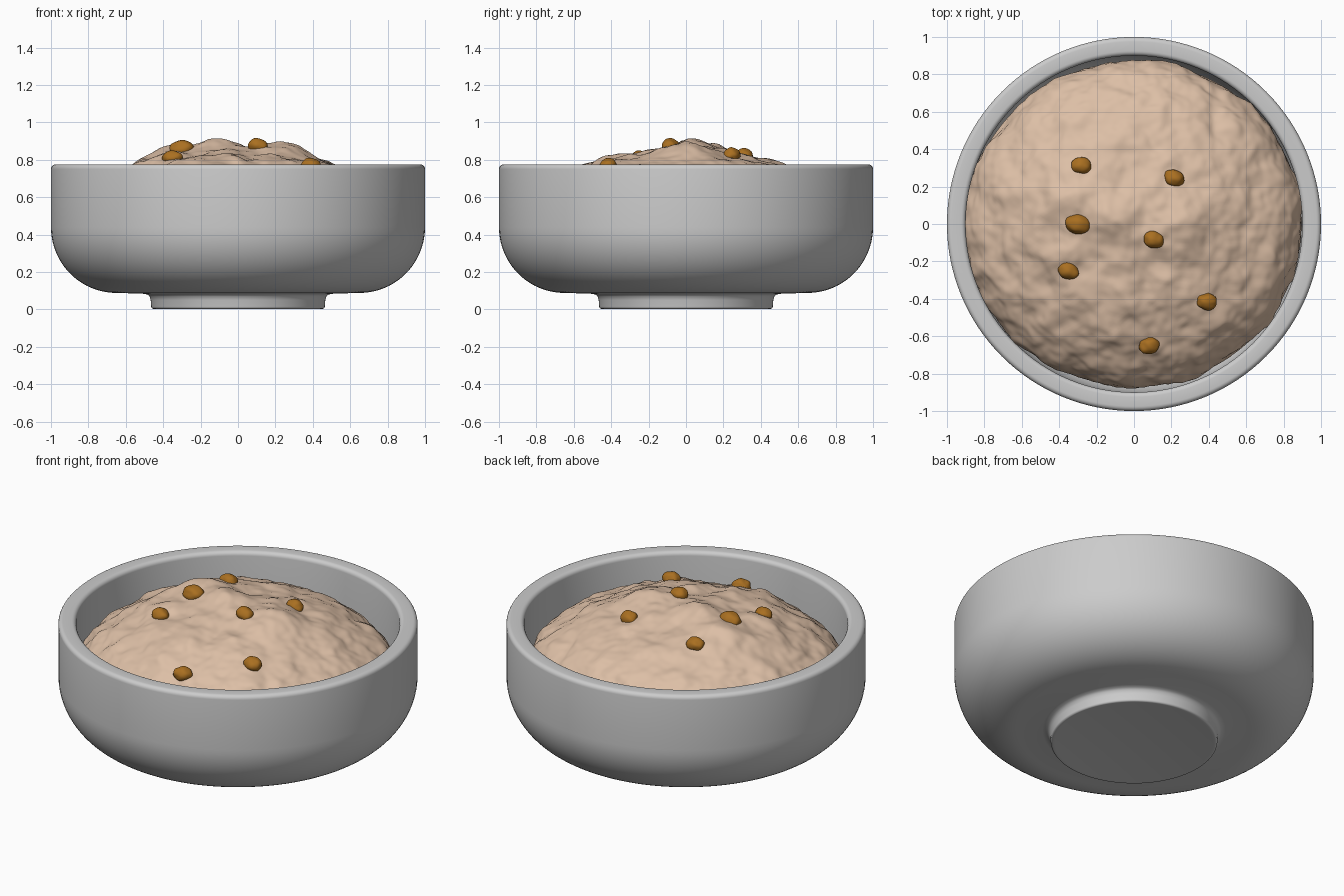
import bpy, bmesh, math, random
from mathutils import Vector, noise

if "Cube" in bpy.data.objects:
    bpy.data.objects.remove(bpy.data.objects["Cube"])

random.seed(4)


def material(name, rgb):
    m = bpy.data.materials.new(name)
    m.diffuse_color = (*rgb, 1)
    m.use_nodes = True
    m.node_tree.nodes["Principled BSDF"].inputs["Base Color"].default_value = m.diffuse_color
    return m


def finish(bm, name, mat=None, angle=180):
    bmesh.ops.recalc_face_normals(bm, faces=bm.faces)
    me = bpy.data.meshes.new(name)
    bm.to_mesh(me)
    bm.free()
    ob = bpy.data.objects.new(name, me)
    bpy.context.collection.objects.link(ob)
    if mat:
        me.materials.append(mat)
    bpy.ops.object.select_all(action='DESELECT')
    ob.select_set(True)
    bpy.context.view_layer.objects.active = ob
    bpy.ops.object.shade_smooth_by_angle(angle=math.radians(angle))
    return ob


def lathe(name, profile, steps=128):
    bm = bmesh.new()
    vs = [bm.verts.new((r, 0, z)) for r, z in profile]
    es = [bm.edges.new(p) for p in zip(vs, vs[1:])]
    bmesh.ops.spin(bm, geom=vs + es, axis=(0, 0, 1), cent=(0, 0, 0),
                   angle=2 * math.pi, steps=steps, use_duplicate=False)
    bmesh.ops.remove_doubles(bm, verts=bm.verts, dist=1e-4)
    return finish(bm, name, angle=40)


def arc(cx, cz, rx, rz, a0, a1, n):
    out = []
    for i in range(n + 1):
        a = math.radians(a0 + (a1 - a0) * i / n)
        out.append((cx + rx * math.cos(a), cz + rz * math.sin(a)))
    return out


# Bowl: foot, curved outer wall, rounded rim, inner wall and floor
profile = [(0, 0.005), (0.44, 0.005)]
profile += arc(0.452, 0.015, 0.012, 0.012, -90, 0, 4)
profile += [(0.467, 0.05), (0.473, 0.07), (0.485, 0.08), (0.51, 0.084)]
profile += arc(0.65, 0.44, 0.35, 0.352, -90, 0, 20)
profile += arc(0.975, 0.75, 0.025, 0.025, 0, 90, 5)
profile += arc(0.925, 0.75, 0.025, 0.025, 90, 180, 5)
profile += arc(0.60, 0.46, 0.30, 0.28, 0, -90, 16) + [(0, 0.18)]
lathe("bowl", profile)

# Porridge mound: lumpy dome (x, y, height, width of each lump)
LUMPS = [(-0.13, 0.03, 0.075, 0.08), (-0.35, 0.13, 0.075, 0.09),
         (0.25, 0.02, 0.045, 0.11), (-0.36, -0.17, 0.04, 0.07),
         (-0.52, 0.05, 0.025, 0.08), (-0.1, -0.38, 0.02, 0.1),
         (0.1, -0.08, 0.015, 0.09), (-0.22, 0.33, 0.02, 0.1)]
bm = bmesh.new()
bmesh.ops.create_icosphere(bm, subdivisions=7, radius=1)
for v in bm.verts:
    n = v.co.copy()
    p = Vector((n.x * 0.9, n.y * 0.872, 0.45 + n.z * (0.4 if n.z > 0 else 0.15)))
    if n.z > -0.1:
        f = 0.024 * noise.noise(p * 5) + 0.016 * noise.noise(p * 10)
        f += 0.006 * noise.noise(p * 22)
        p += n * f
        for x, y, h, w in LUMPS:
            d2 = (p.x - x) ** 2 + (p.y - y) ** 2
            p.z += max(n.z, 0) * h * math.exp(-d2 / (2 * w * w))
    v.co = p
finish(bm, "porridge", material("oat", (0.72, 0.52, 0.38)))

# Raisins half sunk in the porridge
raisin_mat = material("raisin", (0.40, 0.16, 0.015))
RAISINS = [(-0.28, 0.31, 0.835), (0.215, 0.245, 0.83), (-0.30, 0.0, 0.83),
           (0.105, -0.085, 0.85), (-0.35, -0.25, 0.805),
           (0.39, -0.415, 0.765), (0.08, -0.65, 0.735)]
top = bpy.data.objects["porridge"]
for i, (x, y, z) in enumerate(RAISINS):
    hit, loc, _, _ = top.ray_cast(Vector((x, y, 2)), Vector((0, 0, -1)))
    s = 1.2 if i == 2 else 1
    bm = bmesh.new()
    bmesh.ops.create_icosphere(bm, subdivisions=4, radius=1)
    for v in bm.verts:
        v.co *= 1 + 0.12 * noise.noise(v.co * 1.3 + Vector((i * 7, 0, 0)))
        v.co = Vector((v.co.x * 0.055, v.co.y * 0.045, v.co.z * 0.042)) * s
    ob = finish(bm, f"raisin_{i + 1}", raisin_mat)
    ob.location = (x, y, max(loc.z, z - 0.02) if hit else z)
    ob.rotation_euler = (0, 0, random.uniform(-0.4, 0.4))
